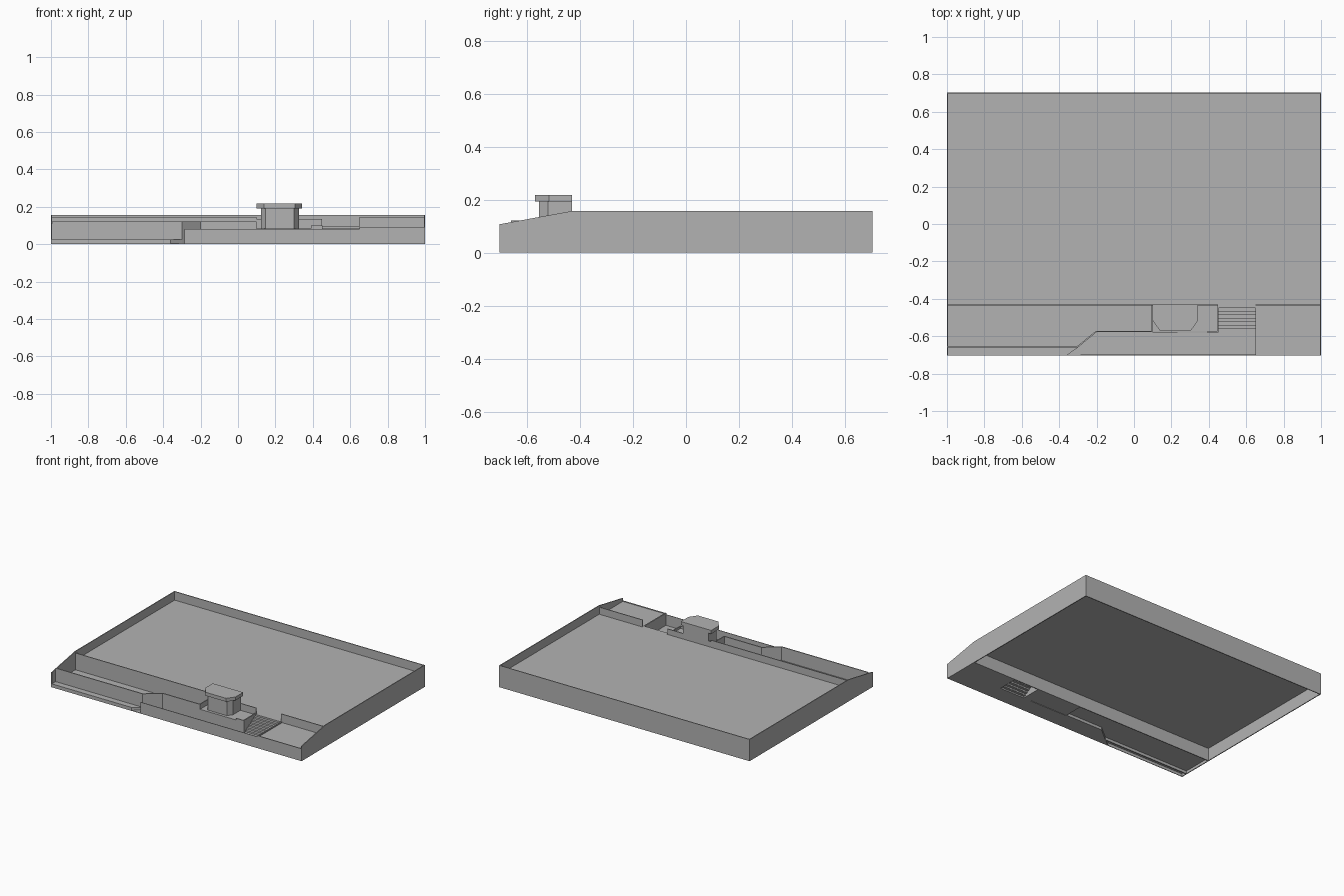
import bpy, bmesh

if "Cube" in bpy.data.objects:
    bpy.data.objects.remove(bpy.data.objects["Cube"], do_unlink=True)

grey = bpy.data.materials.new("plain_grey")
grey.use_nodes = True
grey.diffuse_color = (0.45, 0.45, 0.45, 1)
grey.node_tree.nodes["Principled BSDF"].inputs["Base Color"].default_value = (0.45, 0.45, 0.45, 1)


def prism(name, outline, low, high, axis="z"):
    """Extrude an outline along z (x,y points) or along x (y,z points)."""
    bm = bmesh.new()
    place = (lambda a, b, t: (a, b, t)) if axis == "z" else (lambda a, b, t: (t, a, b))
    face = bm.faces.new([bm.verts.new(place(a, b, low)) for a, b in outline])
    new = bmesh.ops.extrude_face_region(bm, geom=[face])["geom"]
    shift = place(0, 0, high - low)
    bmesh.ops.translate(bm, vec=shift, verts=[g for g in new if isinstance(g, bmesh.types.BMVert)])
    bmesh.ops.recalc_face_normals(bm, faces=bm.faces)
    mesh = bpy.data.meshes.new(name)
    bm.to_mesh(mesh)
    bm.free()
    mesh.materials.append(grey)
    obj = bpy.data.objects.new(name, mesh)
    bpy.context.collection.objects.link(obj)
    return obj


def box(name, x0, x1, y0, y1, z0, z1):
    return prism(name, [(x0, y0), (x1, y0), (x1, y1), (x0, y1)], z0, z1)


W, D, T = 1.0, 0.703, 0.006      # half width, half depth, wall thickness
STEP_Y = -0.43                   # line between the yard and the front strip
TOP, FLOOR = 0.157, 0.095

# Outer walls with sloping front ends, and the raised yard
side = [(-D, 0), (D, 0), (D, TOP), (STEP_Y, TOP), (-D, 0.107)]
prism("right_side_wall", side, -W, -W + T, "x")
prism("left_side_wall", side, W - T, W, "x")
box("back_wall", -W, W, D - T, D, 0, TOP)
box("yard_floor", -W + T, W - T, STEP_Y, D - T, FLOOR - 0.004, FLOOR)

# Walls along the front of the yard
for name, x0, x1, top in (("right", -W + T, 0.1, 0.146), ("middle", 0.1, 0.45, 0.135),
                          ("stair", 0.45, 0.65, FLOOR), ("left", 0.65, W - T, 0.146)):
    box(name + "_yard_wall", x0, x1, STEP_Y - T, STEP_Y, 0, top)

# Low ground on the right and its front lip
bend = [(-0.3, -0.66), (-0.2, -0.578), (0.1, -0.578), (0.1, STEP_Y)]
prism("right_ground", [(-W + T, -D), (-0.36, -D)] + bend + [(-W + T, STEP_Y)], 0.02, 0.025)
box("front_lip", -W + T, -0.36, -D, -D + 0.004, 0, 0.025)

# Bent retaining wall
outer = [(-W + T, -0.66)] + bend
inner = [(0.1 - T, STEP_Y), (0.1 - T, -0.571), (-0.203, -0.571), (-0.304, -0.653), (-W + T, -0.653)]
prism("retaining_wall", outer + inner, 0, 0.122)
prism("kerb", [(-0.36, -D), (-0.3, -0.66), (-0.304, -0.653), (-0.37, -D)], 0, 0.025)

# Sunken court and its front wall
court = [(-0.36, -D), (0.65, -D), (0.65, -0.58), (0.45, -0.58)] + bend[2::-1]
prism("court_floor", court, 0, 0.004)
box("court_front_wall", -0.285, 0.655, -D, -D + 0.004, 0, 0.082)

# Platform with a corner parapet
box("platform", 0.1, 0.45, -0.575, STEP_Y - T, 0, 0.085)
box("platform_side_rail", 0.445, 0.453, -0.58, STEP_Y, 0, 0.1)
box("platform_front_rail", 0.39, 0.453, -0.58, -0.574, 0, 0.1)

# Open stair with thin treads and risers
STEPS = 8
run, rise = 0.15 / STEPS, FLOOR / STEPS
for i in range(STEPS):
    y, z = -0.58 + i * run, i * rise
    box("stair_riser_%d" % (i + 1), 0.453, 0.65, y, y + 0.002, z, z + rise)
    box("stair_tread_%d" % (i + 1), 0.453, 0.65, y, y + run, z + rise - 0.002, z + rise)

# Left terrace
box("terrace_top", 0.65, W - T, -D, STEP_Y - T, 0.08, 0.085)
box("terrace_front", 0.655, W - T, -D, -D + 0.004, 0, 0.09)
box("terrace_side", 0.65, 0.658, -D, STEP_Y, 0, 0.092)
box("terrace_base", 0.65, W - T, -D, STEP_Y - T, 0, 0.004)


# Small lookout with a chamfered overhanging roof
def lookout(name, x0, x1, y0, cut, z0, z1):
    prism(name, [(x0, STEP_Y), (x0, y0 + 1.4 * cut), (x0 + cut, y0), (x1 - cut, y0),
                 (x1, y0 + 1.4 * cut), (x1, STEP_Y)], z0, z1)


lookout("lookout_body", 0.122, 0.325, -0.555, 0.025, 0.085, 0.195)
lookout("lookout_roof", 0.1, 0.342, -0.57, 0.038, 0.192, 0.217)
